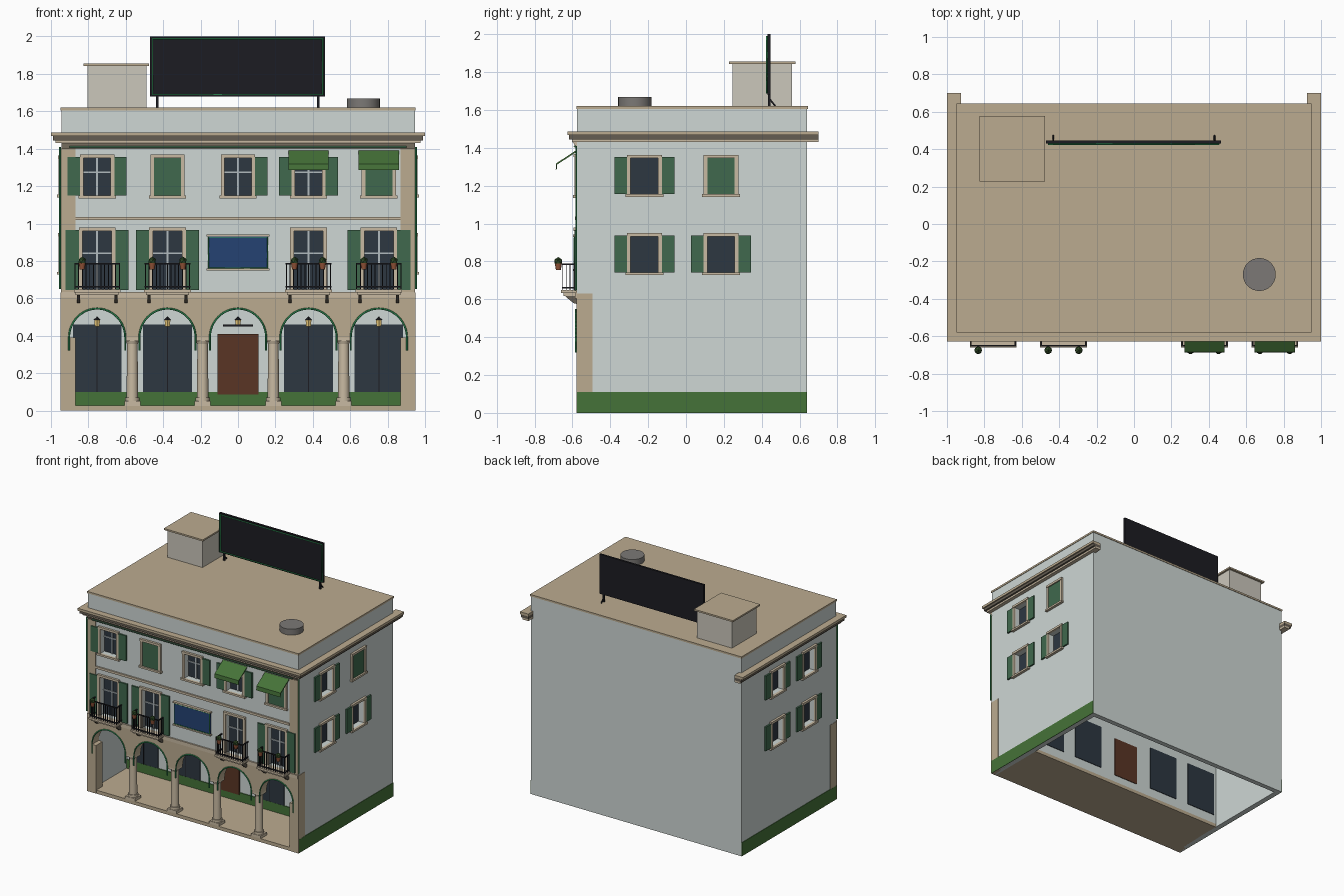
import bpy, bmesh, math
from mathutils import Matrix, Vector

if "Cube" in bpy.data.objects:
    bpy.data.objects.remove(bpy.data.objects["Cube"])

COL = dict(tan=(.50, .41, .28), trim=(.58, .49, .36), wall=(.62, .68, .66), dark=(.13, .11, .085),
           shutter=(.05, .14, .075), green=(.06, .17, .04), glass=(.026, .038, .053), blue=(.018, .055, .17),
           wood=(.10, .035, .018), black=(.012, .012, .016), neon=(.03, .30, .10), box=(.60, .57, .50),
           grey=(.2, .19, .18), bar=(.45, .5, .52), lamp=(.85, .6, .2), clay=(.3, .09, .04), leaf=(.03, .07, .02))
MATS = {}
for k, c in COL.items():
    MATS[k] = bpy.data.materials.new(k)
    MATS[k].diffuse_color = (*c, 1)

X, Y0, Y1 = .945, -.575, .64          # half width, front and back wall planes
BAYS = [-.753, -.377, 0, .377, .753]
PARTS = {}


def part(name, mat):
    return PARTS.setdefault(name, (bmesh.new(), mat))[0]


def box(name, mat, x0, x1, y0, y1, z0, z1):
    m = Matrix.Translation(((x0+x1)/2, (y0+y1)/2, (z0+z1)/2)) @ Matrix.Diagonal((abs(x1-x0), abs(y1-y0), z1-z0, 1))
    bmesh.ops.create_cube(part(name, mat), size=1, matrix=m)


def cyl(name, mat, x, y, z0, z1, r0, r1=None, seg=24):
    bmesh.ops.create_cone(part(name, mat), cap_ends=True, segments=seg, radius1=r0, radius2=r1 or r0,
                          depth=z1-z0, matrix=Matrix.Translation((x, y, (z0+z1)/2)))


def on(wall, name, mat, u0, u1, z0, z1, d0, d1):
    """Box on a wall: u runs along the wall, d points outward."""
    if wall == 'front':
        box(name, mat, u0, u1, Y0-d1, Y0-d0, z0, z1)
    else:
        s = 1 if wall == 'right' else -1
        box(name, mat, s*(X+d0), s*(X+d1), u0, u1, z0, z1)


def prism(name, mat, pts, u0, u1):
    """Extrude a (d, z) profile along x on the front wall."""
    bm = part(name, mat)
    f = bm.faces.new([bm.verts.new((u0, Y0-d, z)) for d, z in pts])
    g = bmesh.ops.extrude_face_region(bm, geom=[f])['geom']
    bmesh.ops.translate(bm, verts=[v for v in g if isinstance(v, bmesh.types.BMVert)], vec=(u1-u0, 0, 0))
    bmesh.ops.recalc_face_normals(bm, faces=bm.faces)


def tube(name, mat, pts, r, closed=False):
    cu = bpy.data.curves.new(name, 'CURVE')
    cu.dimensions, cu.bevel_depth, cu.bevel_resolution, cu.use_fill_caps = '3D', r, 1, True
    sp = cu.splines.new('POLY')
    sp.points.add(len(pts)-1)
    for p, c in zip(sp.points, pts):
        p.co = (*c, 1)
    sp.use_cyclic_u = closed
    cu.materials.append(MATS[mat])
    bpy.context.collection.objects.link(bpy.data.objects.new(name, cu))


def window(wall, u, z0, z1, hw=.072, closed=False, shutters='', sw=.066, door=False):
    fr, n = .02, wall + '_window_'
    for s in (-1, 1):
        on(wall, n+'frames', 'trim', *sorted((u+s*hw, u+s*(hw+fr))), z0, z1, 0, .014)
    on(wall, n+'frames', 'trim', u-hw-fr, u+hw+fr, z1, z1+.018, 0, .018)
    if not door:
        on(wall, n+'frames', 'trim', u-hw-fr-.008, u+hw+fr+.008, z0-.015, z0, 0, .022)
    if closed:
        on(wall, wall+'_closed_shutters', 'shutter', u-hw, u+hw, z0, z1, -.02, .008)
    else:
        on(wall, 'window_cutter', 'wall', u-hw, u+hw, z0, z1, -.05, .05)
        on(wall, n+'glass', 'glass', u-hw, u+hw, z0, z1, -.055, -.042)
        if wall == 'front':
            on(wall, n+'bars', 'bar', u-.005, u+.005, z0, z1, -.042, -.034)
            zb = z0 + (z1-z0)*.62
            on(wall, n+'bars', 'bar', u-hw, u+hw, zb-.004, zb+.004, -.042, -.034)
    for k, s in (('L', -1), ('R', 1)):
        if k in shutters:
            on(wall, wall+'_open_shutters', 'shutter', *sorted((u+s*(hw+fr), u+s*(hw+fr+sw))), z0, z1+.005, 0, .013)


# main walls, roof and parapet
box('upper_body', 'wall', -X, X, Y0, Y1, .60, 1.605)
box('roof_slab', 'tan', -X-.004, X+.004, Y0-.004, Y1+.004, 1.605, 1.62)
for s, w in ((-1, 'left'), (1, 'right')):
    box('lower_walls', 'wall', s*(X-.04), s*X, Y0+.004, Y1, 0, .60)
    on(w, 'side_base_bands', 'green', Y0, Y1, 0, .11, 0, .004)
box('lower_walls', 'wall', -X+.04, X-.04, Y1-.04, Y1, 0, .60)

# cornice wraps the front and both sides
for o, z0, z1, m in ((.03, 1.43, 1.445, 'trim'), (.045, 1.445, 1.467, 'dark'), (.055, 1.467, 1.487, 'tan')):
    box('cornice_'+m, m, -X-o, X+o, Y0-o+.003, Y0+.02, z0, z1)
    for s in (-1, 1):
        box('cornice_'+m, m, s*(X-.02), s*(X+o), Y0+.02, .70, z0, z1)
prism('cornice_moulding', 'trim', [(0, 1.40), (0, 1.43), (.025, 1.43)], -X, X)

# arcade front wall with round arches
box('arcade_wall', 'tan', -X-.003, X+.003, Y0-.004, -.495, .39, .63)
for x in BAYS:
    bmesh.ops.create_cone(part('arch_cutter', 'tan'), cap_ends=True, segments=48, radius1=.15, radius2=.15, depth=.4,
                          matrix=Matrix.Translation((x, -.54, .39)) @ Matrix.Rotation(math.pi/2, 4, 'X'))
    arc = [(x+.15*math.cos(math.pi*i/24), Y0-.008, .39+.155*math.sin(math.pi*i/24)) for i in range(25)]
    tube('arch_neon', 'neon', [(x+.15, Y0-.008, .32)] + arc + [(x-.15, Y0-.008, .32)], .005)
for s in (-1, 1):
    box('end_piers', 'tan', s*(X+.003), s*.868, Y0-.004, -.495, 0, .39)
    on('front', 'corner_pilasters', 'tan', *sorted((s*.87, s*X)), .63, 1.40, 0, .006)
    tube('corner_neon', 'neon', [(s*(X+.007), Y0-.004, .65), (s*(X+.007), Y0-.004, 1.41)], .005)

# columns
for x in (-.565, -.189, .189, .565):
    y = -.537
    box('column_bases', 'trim', x-.043, x+.043, y-.04, y+.04, .025, .05)
    cyl('column_shafts', 'trim', x, y, .05, .07, .038)
    cyl('column_shafts', 'trim', x, y, .07, .36, .031, .028)
    cyl('column_shafts', 'trim', x, y, .355, .375, .029, .036)
    box('column_capitals', 'trim', x-.038, x+.038, y-.04, y+.04, .373, .39)

# arcade floor, shop wall, shop windows, door and lanterns
box('arcade_floor', 'tan', -X+.01, X-.01, Y0-.002, -.10, 0, .028)
box('shop_wall', 'wall', -.905, .905, -.13, -.10, .028, .60)
box('shop_base_band', 'green', -.905, .905, -.137, -.13, .028, .10)
for x in BAYS:
    if x:
        box('shop_windows', 'glass', x-.13, x+.13, -.136, -.095, .10, .46)
        box('shop_window_bars', 'black', x-.003, x+.003, -.139, -.136, .10, .46)
    else:
        box('door', 'wood', -.11, .11, -.145, -.095, .085, .41)
        box('door_canopy', 'black', -.08, .08, -.19, -.13, .45, .46)
    cyl('lanterns', 'lamp', x, -.17, .45, .485, .014, .018, 6)
    cyl('lantern_caps', 'black', x, -.17, .485, .50, .022, .004, 6)
    box('lantern_caps', 'black', x-.003, x+.003, -.173, -.13, .498, .504)

# string courses and neon line under the cornice
on('front', 'string_courses', 'trim', -X, X, .605, .635, 0, .012)
on('front', 'string_courses', 'trim', -.87, .87, 1.018, 1.036, 0, .012)
tube('cornice_neon', 'shutter', [(-.9, Y0-.012, 1.408), (.9, Y0-.012, 1.408)], .006)

# top floor windows and awnings
for x, closed, sh in zip(BAYS, (0, 1, 0, 0, 1), ('LR', '', 'R', 'LR', '')):
    window('front', x, 1.15, 1.35, closed=closed, shutters=sh)
for x in BAYS[3:]:
    prism('awnings', 'green', [(0, 1.39), (.11, 1.318), (.113, 1.285), (.108, 1.285), (.105, 1.312), (0, 1.38)],
          x-.108, x+.108)

# balcony floor: tall windows, balconies, pots
pots = {-.753: (-.08,), -.377: (-.082, .082), .377: (-.075, .075), .753: (-.08, .08)}
for x, sh in zip(BAYS, ('LR', 'LR', '', '', 'LR')):
    if not x:
        continue
    window('front', x, .645, .96, hw=.078, shutters=sh, sw=.07, door=True)
    on('front', 'balcony_slabs', 'trim', x-.125, x+.125, .632, .648, 0, .085)
    on('front', 'balcony_slabs', 'trim', x-.115, x+.115, .618, .632, 0, .072)
    for s in (-1, 1):
        prism('balcony_brackets', 'dark', [(0, .575), (0, .618), (.065, .618), (.02, .58)], x+s*.1-.008, x+s*.1+.008)
    for z in (.662, .785):
        on('front', 'balcony_rails', 'black', x-.122, x+.122, z-.004, z+.004, .072, .08)
        for s in (-1, 1):
            on('front', 'balcony_rails', 'black', *sorted((x+s*.122, x+s*.115)), z-.004, z+.004, 0, .08)
    for i in range(13):
        u = x - .119 + .238*i/12
        on('front', 'balcony_rails', 'black', u-.0025, u+.0025, .648, .785, .0735, .0785)
    for s in (-1, 1):
        for d in (.015, .035, .055):
            on('front', 'balcony_rails', 'black', x+s*.1185-.0025, x+s*.1185+.0025, .648, .785, d, d+.005)
    for p in pots[x]:
        cyl('flower_pots', 'clay', x+p, Y0-.099, .755, .79, .013, .019, 12)
        bmesh.ops.create_icosphere(part('pot_plants', 'leaf'), subdivisions=1, radius=.023,
                                   matrix=Matrix.Translation((x+p, Y0-.1, .80)))

# blank wall panel in the middle bay
on('front', 'wall_panel', 'blue', -.16, .16, .757, .93, 0, .014)
for z in (.748, .93):
    on('front', 'wall_panel_caps', 'trim', -.168, .168, z, z+.011, 0, .022)
tube('wall_panel_neon', 'neon', [(a*.158, Y0-.016, z) for a, z in ((-1, .762), (1, .762), (1, .926), (-1, .926))], .003, True)

# side windows
for w in ('left', 'right'):
    for z in (.742, 1.155):
        for u in (-.22, .185):
            shut = w == 'right' and z > 1 and u > 0
            window(w, u, z, z+.19, closed=shut, shutters='' if shut else 'LR')

# roof hut, tank and billboard
box('roof_hut', 'box', -.805, -.49, .245, .56, 1.62, 1.842)
box('roof_hut_cap', 'tan', -.825, -.475, .228, .577, 1.842, 1.855)
cyl('roof_tank', 'grey', .67, -.27, 1.62, 1.668, .088, seg=32)
box('billboard', 'black', -.47, .465, .43, .447, 1.68, 2.0)
for x in (-.432, .43):
    box('billboard_legs', 'black', x-.007, x+.007, .432, .446, 1.62, 1.70)
    tube('billboard_brace', 'black', [(x, .472, 1.62), (x, .44, 1.66)], .005)
tube('billboard_neon', 'neon', [(x, .427, z) for x, z in ((-.458, 1.69), (.453, 1.69), (.453, 1.988), (-.458, 1.988))], .005, True)

# turn every collected part into an object
SMOOTH = {'column_shafts', 'roof_tank', 'flower_pots', 'arcade_wall'}
OBJ = {}
for name, (bm, mat) in PARTS.items():
    me = bpy.data.meshes.new(name)
    bm.to_mesh(me)
    bm.free()
    me.materials.append(MATS[mat])
    if name in SMOOTH:
        me.polygons.foreach_set('use_smooth', [True]*len(me.polygons))
        me.set_sharp_from_angle(angle=math.radians(30))
    OBJ[name] = bpy.data.objects.new(name, me)
    bpy.context.collection.objects.link(OBJ[name])

# cut window recesses and arches
for target, cutter in (('upper_body', 'window_cutter'), ('arcade_wall', 'arch_cutter')):
    mod = OBJ[target].modifiers.new('openings', 'BOOLEAN')
    mod.object, mod.operation, mod.solver = OBJ[cutter], 'DIFFERENCE', 'EXACT'
    OBJ[cutter].hide_render = True
    OBJ[cutter].display_type = 'WIRE'

for m in bpy.data.materials:
    if m.users and not m.is_grease_pencil:
        m.use_nodes = True
        m.node_tree.nodes["Principled BSDF"].inputs["Base Color"].default_value = m.diffuse_color
